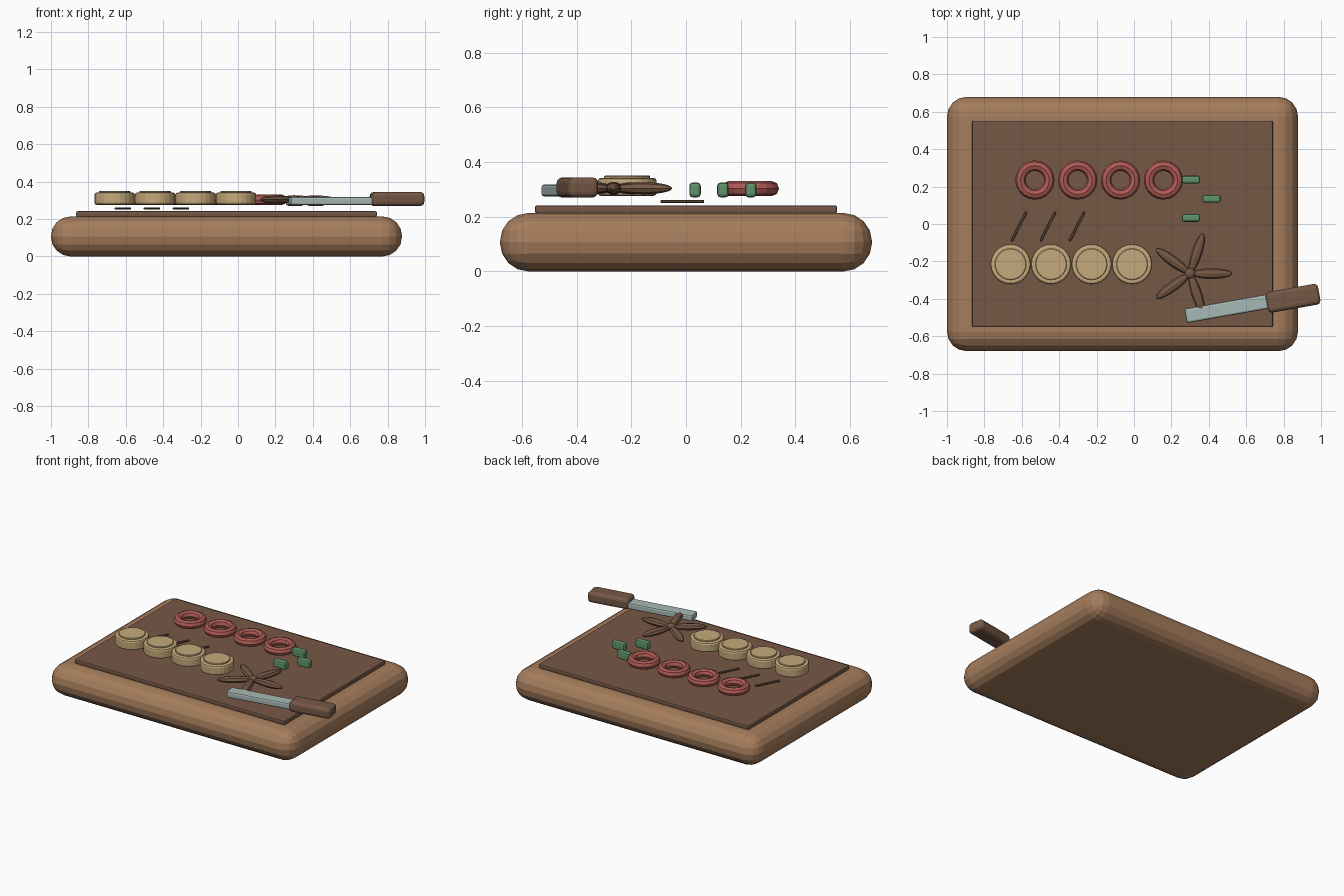
import bpy, math
from math import radians, cos, sin

if "Cube" in bpy.data.objects:
    bpy.data.objects.remove(bpy.data.objects["Cube"])


def material(name, rgb):
    m = bpy.data.materials.new(name)
    m.diffuse_color = (*rgb, 1)
    m.use_nodes = True
    m.node_tree.nodes["Principled BSDF"].inputs["Base Color"].default_value = m.diffuse_color
    return m


wood = material("warm wood", (0.38, 0.205, 0.108))
brown = material("dark brown", (0.18, 0.098, 0.062))
red = material("dusty red", (0.43, 0.105, 0.09))
cream = material("pale tan", (0.56, 0.40, 0.20))
green = material("leaf green", (0.115, 0.29, 0.145))
steel = material("pale steel", (0.39, 0.485, 0.468))


def finish(name, mat, bevel=0, segments=2):
    ob = bpy.context.object
    ob.name = name
    ob.data.materials.append(mat)
    if bevel:
        mod = ob.modifiers.new("bevel", 'BEVEL')
        mod.width = bevel
        mod.segments = segments
        mod.limit_method = 'ANGLE'
    return ob


def box(name, loc, size, mat, bevel=0, segments=2, turn=0):
    bpy.ops.mesh.primitive_cube_add(size=1, location=loc, rotation=(0, 0, radians(turn)))
    ob = bpy.context.object
    ob.scale = size
    bpy.ops.object.transform_apply(location=False, rotation=False, scale=True)
    return finish(name, mat, bevel, segments)


def disc(name, loc, radius, depth, mat, bevel, segments):
    bpy.ops.mesh.primitive_cylinder_add(vertices=24, radius=radius, depth=depth, location=loc)
    return finish(name, mat, bevel, segments)


# Rounded board and its raised panel
box("board", (-0.0615, 0, 0.107), (1.877, 1.36, 0.214), wood, 0.105, 4)
box("panel", (-0.0615, 0, 0.227), (1.607, 1.104, 0.03), brown, 0.008, 2)

# Row of red rings
for i in range(4):
    bpy.ops.mesh.primitive_torus_add(major_segments=20, minor_segments=8,
                                     major_radius=0.077, minor_radius=0.028,
                                     location=(-0.53 + 0.229 * i, 0.235, 0.303))
    finish(f"ring_{i + 1}", red)

# Row of round slices with a raised cap
for i in range(4):
    x = -0.66 + 0.2165 * i
    disc(f"slice_{i + 1}", (x, -0.215, 0.309), 0.108, 0.066, cream, 0.012, 2)
    disc(f"slice_cap_{i + 1}", (x, -0.215, 0.343), 0.084, 0.014, cream, 0.003, 1)

# Thin slanted sticks
for i in range(3):
    box(f"stick_{i + 1}", (-0.615 + 0.155 * i, -0.013, 0.256), (0.175, 0.013, 0.012),
        brown, 0.003, 1, 63)

# Green pieces
for i, (x, y) in enumerate([(0.305, 0.237), (0.415, 0.135), (0.305, 0.033)]):
    box(f"green_piece_{i + 1}", (x, y, 0.298), (0.098, 0.042, 0.054), green, 0.012, 2)

# Five-petal star with a small core
cx, cy, cz = 0.30, -0.265, 0.304
for i in range(5):
    a = radians(72 * i)
    bpy.ops.mesh.primitive_uv_sphere_add(segments=8, ring_count=12, radius=1,
                                         location=(cx + 0.115 * cos(a), cy + 0.115 * sin(a), cz),
                                         rotation=(0, radians(90), a))
    ob = bpy.context.object
    ob.scale = (0.022, 0.029, 0.11)
    finish(f"petal_{i + 1}", brown)
bpy.ops.mesh.primitive_uv_sphere_add(segments=12, ring_count=8, radius=1, location=(cx, cy, cz))
bpy.context.object.scale = (0.03, 0.03, 0.024)
finish("star_core", brown)

# Knife
box("knife_blade", (0.50, -0.452, 0.296), (0.455, 0.078, 0.044), steel, 0.01, 2, 10)
box("knife_handle", (0.85, -0.397, 0.307), (0.285, 0.112, 0.074), brown, 0.022, 3, 10)
